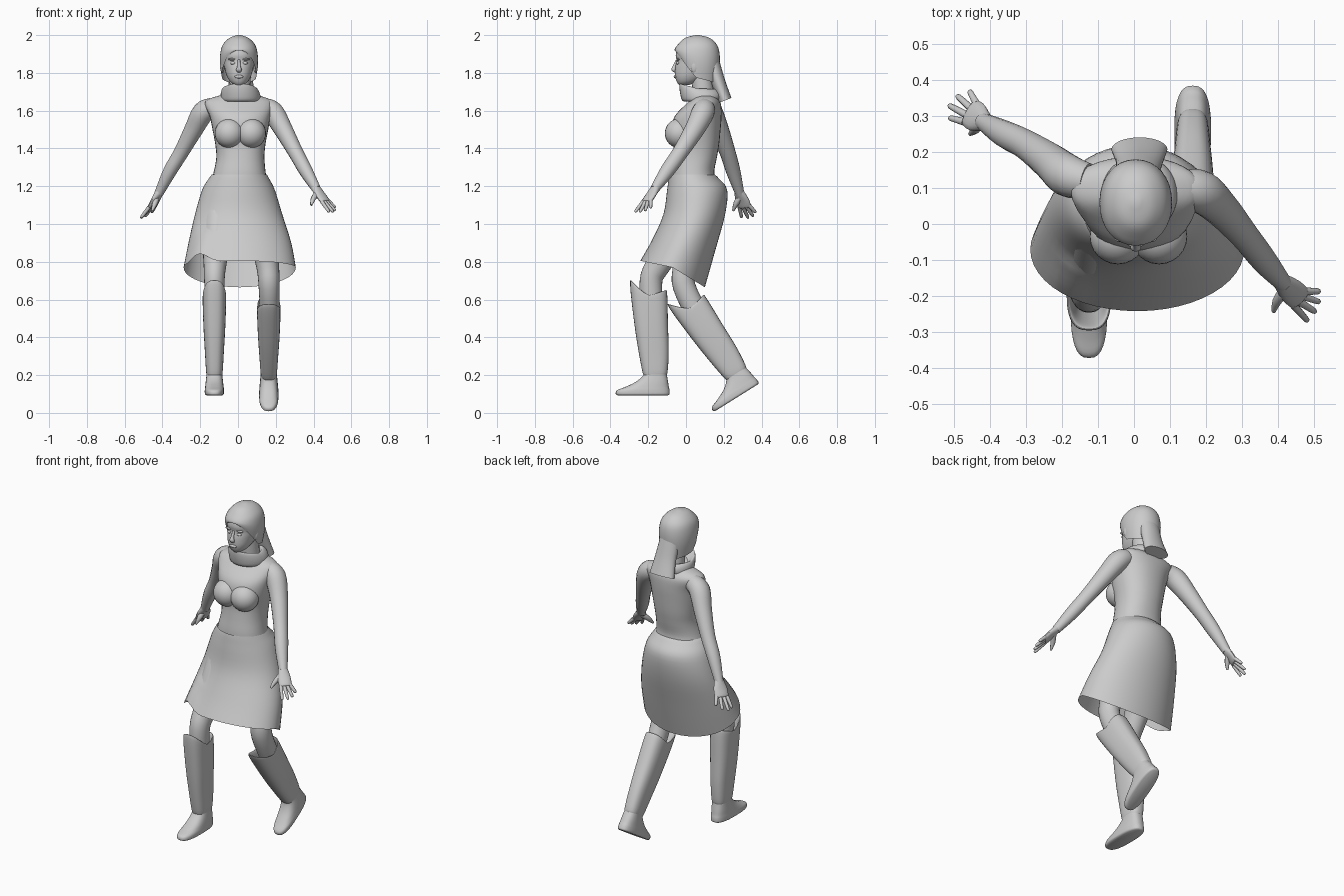
import bpy, bmesh, math
from mathutils import Vector, Matrix


def finish(name, bm, mat=None, angle=45):
    bmesh.ops.recalc_face_normals(bm, faces=bm.faces)
    if mat:
        bm.transform(mat)
    me = bpy.data.meshes.new(name)
    bm.to_mesh(me)
    bm.free()
    ob = bpy.data.objects.new(name, me)
    bpy.context.collection.objects.link(ob)
    bpy.ops.object.select_all(action='DESELECT')
    ob.select_set(True)
    bpy.context.view_layer.objects.active = ob
    bpy.ops.object.shade_smooth_by_angle(angle=math.radians(angle))
    return ob


def smooth(rows, n):
    """Catmull-Rom interpolation between tuples."""
    out = []
    for i in range(len(rows) - 1):
        a, b, c, d = rows[max(i - 1, 0)], rows[i], rows[i + 1], rows[min(i + 2, len(rows) - 1)]
        for k in range(n):
            t = k / n
            out.append([0.5 * (2 * q + (r - p) * t + (2 * p - 5 * q + 4 * r - s) * t * t
                               + (3 * q - p - 3 * r + s) * t ** 3) for p, q, r, s in zip(a, b, c, d)])
    return out + [list(rows[-1])]


def bridge(name, loops, caps, mat=None, angle=45):
    bm = bmesh.new()
    rings = [[bm.verts.new(p) for p in loop] for loop in loops]
    n = len(rings[0])
    for a, b in zip(rings, rings[1:]):
        for i in range(n):
            bm.faces.new((a[i], a[(i + 1) % n], b[(i + 1) % n], b[i]))
    if caps[0]:
        bm.faces.new(rings[0])
    if caps[1]:
        bm.faces.new(rings[-1])
    return finish(name, bm, mat, angle)


def stack(name, rows, caps=(1, 1), p=1.0, seg=32, n=4, mat=None, angle=45):
    """Level rings (z, x0, x1, y0, y1, front lift, back lift)."""
    rows = [tuple(r) + (0,) * (7 - len(r)) for r in rows]
    loops = []
    for z, x0, x1, y0, y1, f, b in smooth(rows, n):
        loop = []
        for i in range(seg):
            c, s = math.cos(2 * math.pi * i / seg), math.sin(2 * math.pi * i / seg)
            lift = f * max(0, -s) + b * max(0, s)
            c, s = math.copysign(abs(c) ** p, c), math.copysign(abs(s) ** p, s)
            loop.append(((x0 + x1) / 2 + c * (x1 - x0) / 2, (y0 + y1) / 2 + s * (y1 - y0) / 2, z + lift))
        loops.append(loop)
    return bridge(name, loops, caps, mat, angle)


def tube(name, pts, seg=16, n=4, caps=(1, 1), side=(1, 0, 0)):
    """Rings across a path of (x, y, z, r along side, r across)."""
    rows = smooth(pts, n)
    c = [Vector(r[:3]) for r in rows]
    loops = []
    for i, r in enumerate(rows):
        t = (c[min(i + 1, len(c) - 1)] - c[max(i - 1, 0)]).normalized()
        u = Vector(side)
        u = (u - t * u.dot(t)).normalized()
        v = t.cross(u)
        loops.append([c[i] + u * r[3] * math.cos(2 * math.pi * k / seg) + v * r[4] * math.sin(2 * math.pi * k / seg)
                      for k in range(seg)])
    return bridge(name, loops, caps)


def ball(name, loc, size):
    bm = bmesh.new()
    bmesh.ops.create_uvsphere(bm, u_segments=24, v_segments=16, radius=1)
    return finish(name, bm, Matrix.Translation(loc) @ Matrix.Diagonal((*size, 1)))


# Torso and bust
stack("torso", [(1.2, -.15, .16, -.08, .17), (1.27, -.13, .147, -.08, .15), (1.35, -.115, .14, -.07, .163),
                (1.42, -.12, .145, -.065, .175), (1.5, -.135, .16, -.075, .183), (1.57, -.15, .172, -.06, .188),
                (1.63, -.175, .185, -.005, .186), (1.66, -.16, .168, .025, .172), (1.685, -.08, .095, .045, .15)], p=.9)
for x in (-.045, .07):
    ball("bust", (x, -.035, 1.48), (.078, .077, .078))

# Neck and scarf-like collar
tube("neck", [(.01, .08, 1.8, .055, .055), (.012, .1, 1.62, .058, .058)])
stack("collar", [(1.68, -.05, .07, .02, .14, .03), (1.715, -.075, .09, -.025, .16, .025), (1.705, -.088, .108, -.035, .18, .03),
                 (1.675, -.092, .12, -.03, .19, .01, .01), (1.65, -.085, .115, -.015, .185, 0, .015),
                 (1.65, -.05, .075, .03, .15)], caps=(0, 0))

# Head and facial features
stack("head", [(1.735, -.015, .025, -.035, .01), (1.752, -.04, .05, -.048, .06), (1.785, -.06, .07, -.058, .11),
               (1.83, -.072, .082, -.057, .15), (1.865, -.078, .088, -.05, .162), (1.9, -.08, .09, -.054, .165),
               (1.95, -.068, .078, -.035, .15), (1.985, -.03, .04, .02, .1)], p=.92)
tube("nose", [(.005, -.048, 1.868, .007, .006), (.005, -.06, 1.835, .009, .01), (.005, -.065, 1.818, .015, .012),
              (.005, -.055, 1.808, .012, .008)], seg=12)
ball("lips", (.005, -.056, 1.78), (.023, .009, .009))
for s in (-1, 1):
    ball("eye", (.005 + s * .032, -.043, 1.852), (.015, .009, .008))
    ball("brow", (.005 + s * .034, -.042, 1.872), (.024, .009, .006))
    ball("ear", (.005 + s * .088, .045, 1.835), (.012, .02, .036))

# Hair cap and loose tail
stack("hair_cap", [(2.0, -.005, .015, .05, .07), (1.985, -.045, .055, -.005, .125), (1.95, -.08, .09, -.043, .163),
                   (1.9, -.094, .104, -.058, .178, .03), (1.84, -.095, .105, -.06, .178, .08, -.01),
                   (1.775, -.085, .096, -.058, .165, .145, -.03)], caps=(1, 0), p=.95)
tube("hair_tail", [(.005, .13, 1.9, .06, .035), (.01, .148, 1.82, .062, .04), (.015, .175, 1.74, .066, .037),
                   (.015, .207, 1.655, .078, .036)], seg=24)

# Skirt, lifted over the forward knee
skirt = stack("skirt", [(1.262, -.138, .153, -.088, .152), (1.24, -.155, .165, -.092, .175),
                        (1.18, -.19, .195, -.1, .218), (1.05, -.228, .235, -.12, .207),
                        (.9, -.262, .282, -.18, .155, .015, -.04), (.77, -.288, .306, -.242, .1, .035, -.105)],
              caps=(0, 0), seg=48)
for v in skirt.data.vertices:
    x, y, z = v.co
    if z < .95:
        v.co.z += .05 * math.exp(-((x + .2) / .06) ** 2 - ((y + .18) / .08) ** 2)

# Arms: forward arm on +x, trailing arm on -x
tube("front_arm", [(.13, .1, 1.62, .05, .05), (.185, .09, 1.59, .058, .06), (.24, .045, 1.5, .05, .052),
                   (.305, -.03, 1.38, .04, .042), (.36, -.1, 1.28, .036, .038), (.415, -.165, 1.185, .024, .024)])
tube("back_arm", [(-.13, .12, 1.62, .05, .05), (-.185, .135, 1.59, .058, .06), (-.235, .175, 1.5, .05, .052),
                  (-.3, .22, 1.38, .04, .042), (-.36, .25, 1.28, .036, .038), (-.42, .285, 1.16, .024, .024)])


# Hands: palm, four fingers and a thumb
def hand(name, wrist, k0, k1, tips, thumb):
    w, a, b = Vector(wrist), Vector(k0), Vector(k1)
    mid = (a + b) / 2
    r = (a - b).length / 2 + .01
    d = (mid - w).normalized()
    tube(name + "_palm", [(*(w - d * .02), .023, .023), (*w.lerp(mid, .45), r, .017), (*mid, r, .015),
                          (*(mid + d * .008), r * .8, .009)], side=(a - b).normalized())
    for i, t in enumerate(tips):
        base, t = a.lerp(b, i / 3), Vector(t)
        tube(name + "_finger", [(*base, .011, .011), (*base.lerp(t, .55), .0095, .0095), (*base.lerp(t, .92), .008, .008),
                                (*t, .003, .003)], seg=8, n=2)
    t = Vector(thumb)
    tube(name + "_thumb", [(*w.lerp(a.lerp(b, .8 if w.x > 0 else .2), .25), .018, .018),
                           (*w.lerp(t, .6), .014, .014), (*t, .006, .006)], seg=8, n=3)


hand("front_hand", (.415, -.165, 1.185), (.475, -.187, 1.125), (.443, -.225, 1.12),
     [(.516, -.187, 1.085), (.516, -.217, 1.07), (.505, -.245, 1.063), (.483, -.27, 1.063)], (.388, -.243, 1.1))
hand("back_hand", (-.42, .285, 1.16), (-.47, .283, 1.09), (-.437, .333, 1.1),
     [(-.513, .295, 1.033), (-.515, .33, 1.03), (-.492, .357, 1.04), (-.457, .37, 1.06)], (-.455, .25, 1.07))

# Thighs and knees
tube("front_leg", [(-.09, .04, 1.1, .1, .11), (-.112, -.06, .93, .078, .085), (-.122, -.15, .78, .06, .066),
                   (-.125, -.185, .7, .054, .06), (-.125, -.18, .55, .05, .06)], seg=24)
tube("back_leg", [(.1, .06, 1.1, .1, .11), (.135, .02, .93, .078, .085), (.158, -.005, .77, .06, .066),
                  (.165, -.01, .67, .056, .06), (.168, .07, .5, .05, .06)], seg=24)

# Shin guards and shoes, built about the ankle and swung into the stride
for side, ankle, lean, pitch in (("front", (-.125, -.165, .2), 4, 0), ("back", (.163, .265, .205), 34, 32)):
    place = Matrix.Translation(ankle)
    stack(side + "_shin_guard", [(.3, -.04, .04, -.06, .06), (.4, -.05, .05, -.08, .08, .07, .02),
                                 (.425, -.06, .06, -.094, .092, .085, .02), (.39, -.062, .062, -.097, .095, .05, .02),
                                 (.26, -.058, .058, -.088, .088), (.12, -.05, .05, -.076, .082),
                                 (.01, -.043, .043, -.062, .068), (-.01, -.035, .035, -.05, .055)],
          p=.75, mat=place @ Matrix.Rotation(math.radians(lean), 4, 'X'), angle=35)
    stack(side + "_shoe", [(-.107, -.042, .042, -.198, .07), (-.1, -.05, .05, -.207, .078), (-.08, -.051, .051, -.2, .078),
                           (-.062, -.049, .049, -.155, .074), (-.035, -.046, .046, -.1, .07),
                           (0, -.042, .042, -.06, .064), (.03, -.04, .04, -.055, .06)],
          p=.75, mat=place @ Matrix.Rotation(math.radians(pitch), 4, 'X'))
